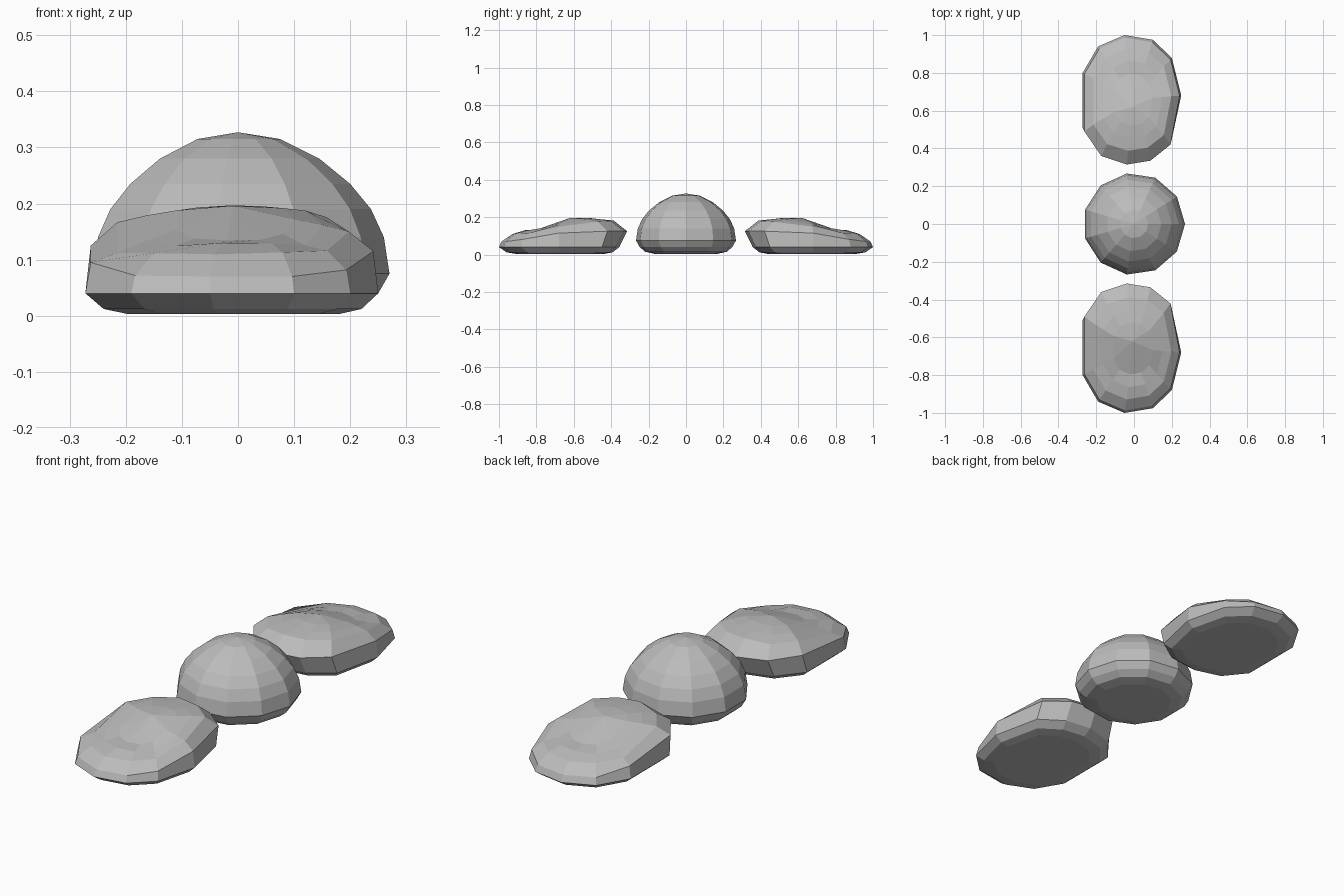
import bpy
import bmesh
from math import cos, sin, tau

cube = bpy.data.objects.get("Cube")
if cube:
    bpy.data.objects.remove(cube)

GREY = (0.5, 0.5, 0.5, 1)
stone = bpy.data.materials.new("stone grey")
stone.use_nodes = True
stone.diffuse_color = GREY
stone.node_tree.nodes["Principled BSDF"].inputs["Base Color"].default_value = GREY


def lerp_profile(points, t):
    """Height read from a piecewise straight profile."""
    if t <= points[0][0]:
        return points[0][1]
    for (a, za), (b, zb) in zip(points, points[1:]):
        if t <= b:
            return za + (zb - za) * (t - a) / (b - a)
    return points[-1][1]


def loft(name, rings, top, flip=False):
    """Skin stacked rings, closed by a flat base and a fan at the top."""
    bm = bmesh.new()
    side = -1 if flip else 1
    loops = [[bm.verts.new((x, y * side, z)) for x, y, z in ring] for ring in rings]
    bm.faces.new(loops[0])
    for low, high in zip(loops, loops[1:]):
        for i in range(len(low)):
            j = (i + 1) % len(low)
            bm.faces.new((low[i], low[j], high[j], high[i]))
    peak = bm.verts.new((top[0], top[1] * side, top[2]))
    last = loops[-1]
    for i in range(len(last)):
        bm.faces.new((last[i], last[(i + 1) % len(last)], peak))
    bmesh.ops.recalc_face_normals(bm, faces=bm.faces)
    mesh = bpy.data.meshes.new(name)
    bm.to_mesh(mesh)
    bm.free()
    mesh.materials.append(stone)
    obj = bpy.data.objects.new(name, mesh)
    bpy.context.collection.objects.link(obj)
    return obj


# Domed middle rock: eleven-sided, with an undercut foot
SIDES = 11
dome_profile = [(0.17, 0.004), (0.22, 0.015), (0.25, 0.04), (0.27, 0.075), (0.26, 0.14),
                (0.237, 0.19), (0.2, 0.235), (0.145, 0.28), (0.075, 0.315)]
dome_rings = [[(r * cos(tau * i / SIDES), r * sin(tau * i / SIDES), z)
               for i in range(SIDES)] for r, z in dome_profile]
loft("middle_rock", dome_rings, (0, 0, 0.327))

# Flat end rocks: outline of the widest edge, the low end facing outward
outline = [(0.25, -0.68), (0.2, -0.42), (0.09, -0.335), (-0.04, -0.315), (-0.18, -0.36),
           (-0.272, -0.49), (-0.272, -0.8), (-0.19, -0.94), (-0.05, -1.0), (0.1, -0.975),
           (0.2, -0.88)]
ridge = [(-0.93, 0.11), (-0.87, 0.13), (-0.79, 0.135), (-0.62, 0.195), (-0.5, 0.197),
         (-0.42, 0.183)]
shoulder = [(-0.95, 0.07), (-0.62, 0.125)]
MID = -0.66


def scaled(s):
    return [(x * s, MID + (y - MID) * s) for x, y in outline]


def undercut(s):
    """Scaled outline drawn in under the high inner end."""
    return [(x, y - 0.12 * max(0, y - MID)) for x, y in scaled(s)]


rock_rings = [[(x, y, z) for x, y in undercut(s)]
              for s, z in ((0.72, 0.003), (0.88, 0.012), (1.0, 0.04))]
rock_rings.append([(x * 0.965, max(y, MID + (y - MID) * 0.96), lerp_profile(shoulder, y))
                   for x, y in outline])
for s in (0.79, 0.6, 0.4):
    rock_rings.append([(x, y, lerp_profile(ridge, y) - 0.65 * x * x) for x, y in scaled(s)])

peak = (-0.01, -0.62, 0.196)
loft("front_rock", rock_rings, peak)
loft("back_rock", rock_rings, peak, flip=True)
